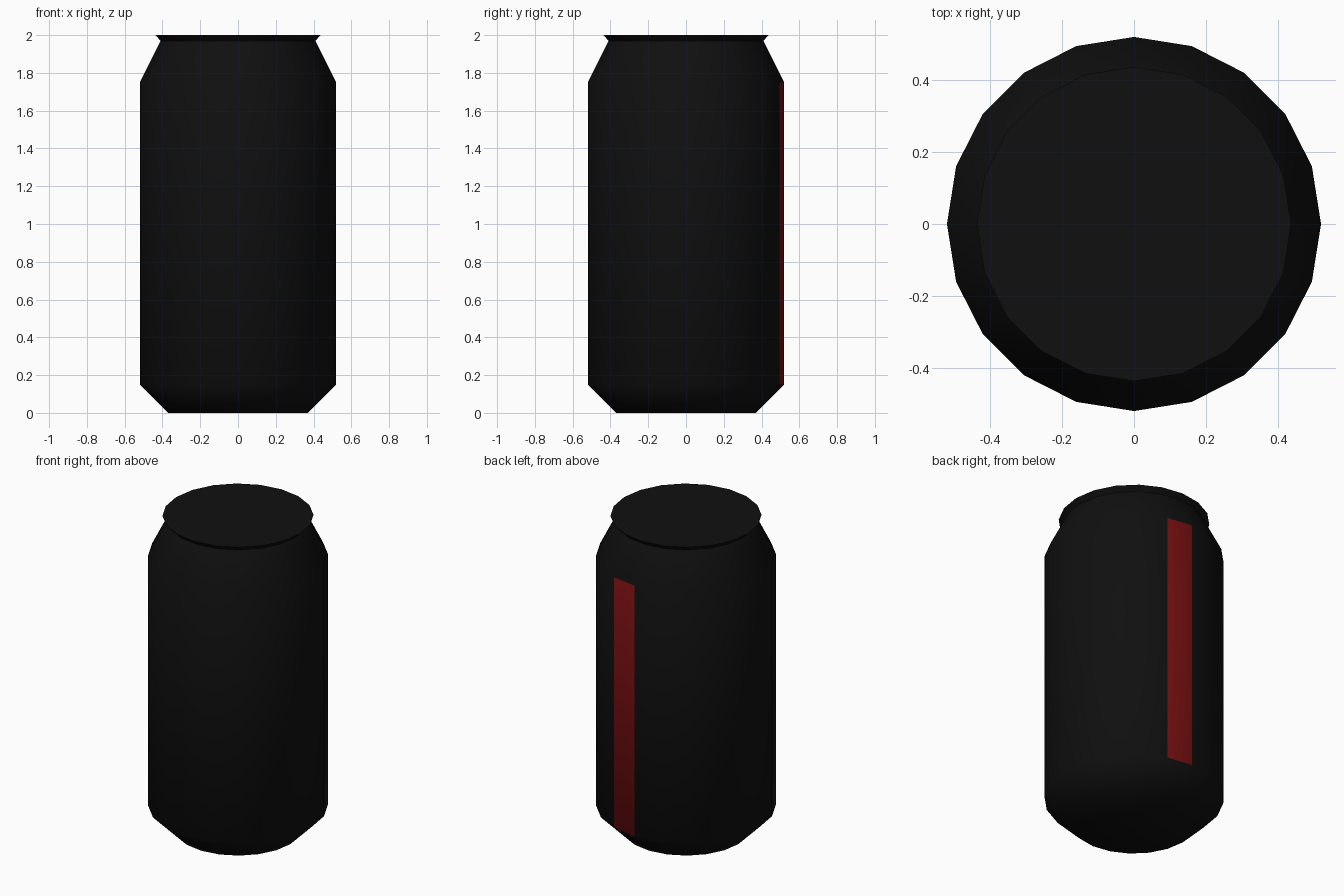
import bpy, bmesh, math

cube = bpy.data.objects.get("Cube")
if cube:
    bpy.data.objects.remove(cube)


def make_material(name, colour):
    mat = bpy.data.materials.new(name)
    mat.use_nodes = True
    mat.diffuse_color = colour
    mat.node_tree.nodes["Principled BSDF"].inputs["Base Color"].default_value = colour
    return mat


SIDES = 20
# Radius and height, from the base up to the lid rim
PROFILE = [(0.37, 0), (0.52, 0.15), (0.52, 1.75), (0.41, 1.97), (0.437, 2)]

# Can body: a lathed profile closed by a flat base and lid
bm = bmesh.new()
rings = []
for radius, z in PROFILE:
    angles = [math.tau * i / SIDES for i in range(SIDES)]
    rings.append([bm.verts.new((radius * math.cos(a), radius * math.sin(a), z)) for a in angles])
for low, high in zip(rings, rings[1:]):
    for i in range(SIDES):
        j = (i + 1) % SIDES
        bm.faces.new((low[i], low[j], high[j], high[i]))
bm.faces.new(rings[0][::-1])
bm.faces.new(rings[-1])
bm.normal_update()

# Red stripe: the one wall panel just left of the back centre
for face in bm.faces:
    centre = face.calc_center_median()
    azimuth = math.degrees(math.atan2(centre.y, centre.x))
    is_wall = abs(face.normal.z) < 0.01
    face.material_index = int(is_wall and 72 < azimuth < 90)

mesh = bpy.data.meshes.new("can_body")
bm.to_mesh(mesh)
bm.free()
mesh.materials.append(make_material("black", (0.005, 0.005, 0.005, 1)))
mesh.materials.append(make_material("dark red", (0.19, 0.005, 0.006, 1)))
can = bpy.data.objects.new("can_body", mesh)
bpy.context.collection.objects.link(can)

# Smooth walls, with crisp lid and neck edges
bpy.ops.object.select_all(action="DESELECT")
can.select_set(True)
bpy.context.view_layer.objects.active = can
bpy.ops.object.shade_smooth_by_angle(angle=math.radians(50))
